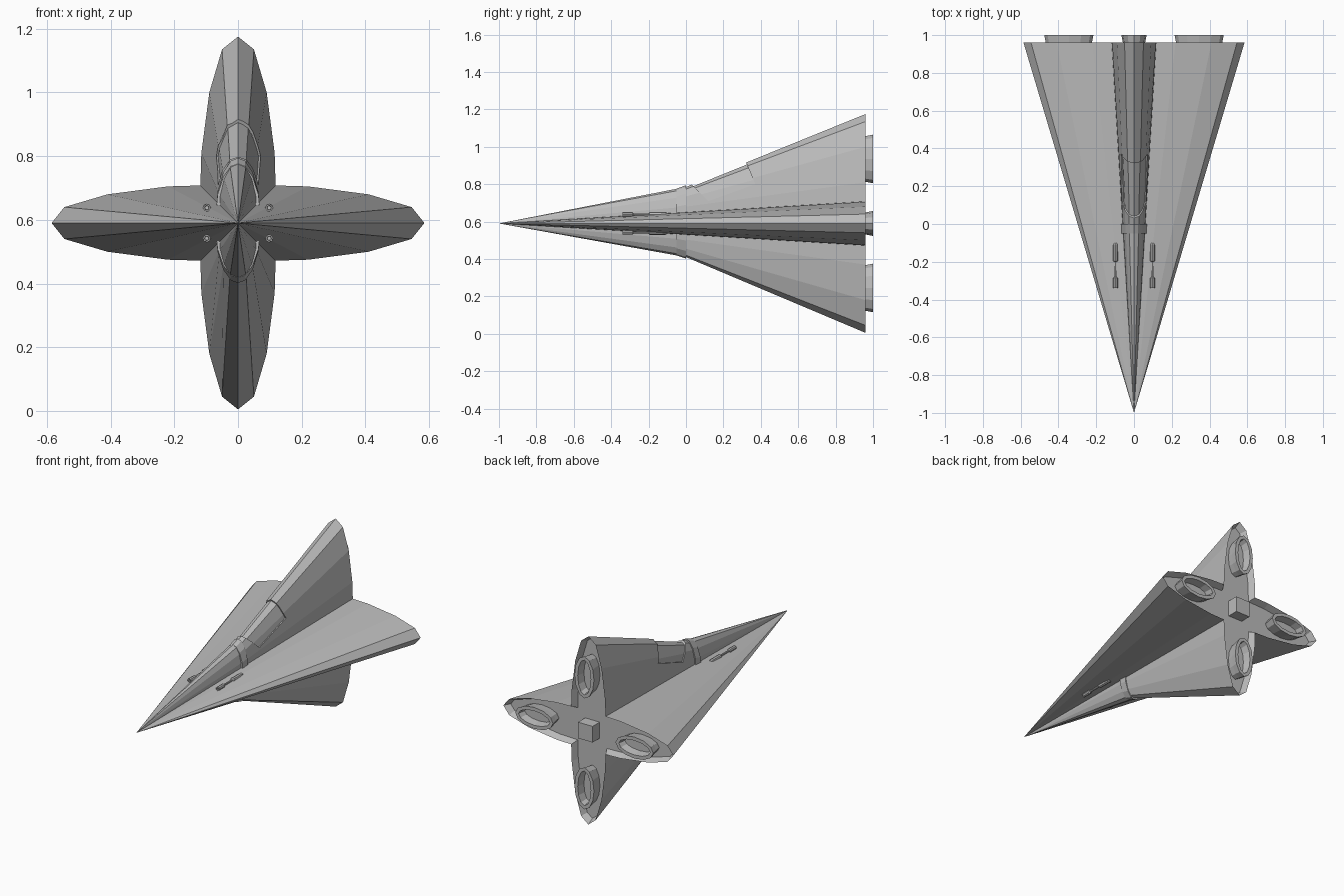
import bpy, bmesh, math
from mathutils import Matrix, Vector

if "Cube" in bpy.data.objects:
    bpy.data.objects.remove(bpy.data.objects["Cube"])

CZ = 0.59                     # height of the centre axis
NOSE, KINK, TAIL = -1.0, 0.0, 0.96

hull_grey = bpy.data.materials.new("hull grey")
hull_grey.use_nodes = True
hull_grey.diffuse_color = (0.5, 0.5, 0.5, 1)
hull_grey.node_tree.nodes["Principled BSDF"].inputs["Base Color"].default_value = (0.5, 0.5, 0.5, 1)


def finish(name, bm):
    bmesh.ops.recalc_face_normals(bm, faces=bm.faces[:])
    mesh = bpy.data.meshes.new(name)
    bm.to_mesh(mesh)
    bm.free()
    mesh.materials.append(hull_grey)
    ob = bpy.data.objects.new(name, mesh)
    bpy.context.collection.objects.link(ob)
    return ob


def loft(bm, rings, cap_start=True, cap_end=True):
    """Skin a list of equal-length point rings; returns the end cap."""
    loops = [[bm.verts.new(p) for p in ring] for ring in rings]
    n = len(loops[0])
    for a, b in zip(loops, loops[1:]):
        for i in range(n):
            j = (i + 1) % n
            bm.faces.new((a[i], a[j], b[j], b[i]))
    if cap_start:
        bm.faces.new(loops[0])
    return bm.faces.new(loops[-1]) if cap_end else loops


def boolean(ob, cutter, operation):
    mod = ob.modifiers.new("cut", 'BOOLEAN')
    mod.object, mod.operation, mod.solver = cutter, operation, 'EXACT'
    bpy.context.view_layer.update()
    shape = bpy.data.meshes.new_from_object(
        ob.evaluated_get(bpy.context.evaluated_depsgraph_get()))
    ob.modifiers.clear()
    ob.data = shape


# Four-lobed hull section: one valley, then half a lobe out to its tip
VALLEY, TIP = 0.118, 0.585
HALF = [(0.118, VALLEY), (0.115, 0.22), (0.09, 0.41), (0.05, 0.545), (0, TIP)]


def section():
    lobe = HALF + [(-w, h) for w, h in HALF[-2:0:-1]]
    ring = []
    for k in range(4):
        c, s = round(math.cos(k * math.pi / 2)), round(math.sin(k * math.pi / 2))
        ring += [(c * w - s * h, s * w + c * h) for w, h in lobe]
    return ring


def kink_ring(upper, lower):
    f = (KINK - NOSE) / (TAIL - NOSE)
    ring = []
    for x, z in section():
        h = abs(z)
        if h > VALLEY and abs(x) <= VALLEY:      # only the upright lobes dip
            top = upper if z > 0 else lower
            h = f * VALLEY + (h - VALLEY) / (TIP - VALLEY) * (top - f * VALLEY)
            ring.append((x * f, KINK, math.copysign(h, z)))
        else:
            ring.append((x * f, KINK, z * f))
    return ring


def hull(name, width=1.0, drop=0.0):
    bm = bmesh.new()
    tail = [(x, TAIL, z) for x, z in section()]
    cap = loft(bm, [kink_ring(0.195, 0.18), tail], cap_start=False)
    tip = bm.verts.new((0, NOSE, 0))
    for e in [e for e in bm.edges if e.is_boundary]:
        bm.faces.new((*e.verts, tip))
    bmesh.ops.recalc_face_normals(bm, faces=bm.faces[:])
    # sunken rear panel inside a thin rim
    bmesh.ops.inset_region(bm, faces=[cap], thickness=0.018, use_even_offset=True)
    bmesh.ops.translate(bm, verts=cap.verts[:], vec=(0, -0.04, 0))
    bmesh.ops.transform(bm, verts=bm.verts[:], matrix=Matrix.Translation((0, 0, CZ - drop))
                        @ Matrix.Diagonal((width, 1, 1, 1)))
    return finish(name, bm)


# Hull with the cockpit canopy let into the upper fin
body = hull("hull")
canopy = hull("canopy", 0.94, 0.012)
bm = bmesh.new()
outline = [(0.0, 0.83), (0.12, 0.71), (0.37, 0.80), (0.29, 0.99)]
loft(bm, [[(x, y, z) for y, z in outline] for x in (-0.3, 0.3)])
cutter = finish("canopy_cutter", bm)
boolean(body, cutter, 'DIFFERENCE')
boolean(canopy, cutter, 'INTERSECT')
bpy.data.objects.remove(cutter)

# Raised collars around the upright lobes
ARCH = [(0.068, 0.05), (0.064, 0.09), (0.046, 0.145), (0.022, 0.178), (0, 0.186)]


def collar(name, sign, size):
    arch = ARCH + [(-x, z) for x, z in ARCH[-2::-1]]
    bm = bmesh.new()
    loft(bm, [[(x, y, CZ + sign * z * s * size) for x, z in arch]
              for y, s in ((-0.05, 1), (0.0, 1.1))])
    finish(name, bm)


collar("upper_collar", 1, 1.0)
collar("lower_collar", -1, 0.92)


def ellipse(y, rx, rz, n=12):
    return [(rx * math.cos(2 * math.pi * i / n), y, rz * math.sin(2 * math.pi * i / n))
            for i in range(n)]


# Four flared oval nozzles, one per lobe
for k, side in enumerate(("left", "upper", "right", "lower")):
    bm = bmesh.new()
    loft(bm, [ellipse(y, r, r - 0.063) for y, r in
              ((0.9, 0.112), (0.96, 0.122), (1.0, 0.13), (1.0, 0.108), (0.95, 0.1))])
    bmesh.ops.transform(bm, verts=bm.verts[:], matrix=Matrix.Translation((0, 0, CZ))
                        @ Matrix.Rotation(-k * math.pi / 2, 4, 'Y')
                        @ Matrix.Translation((0.345, 0, 0)))
    finish(side + "_nozzle", bm)

# Block in the middle of the rear panel
bm = bmesh.new()
bmesh.ops.create_cube(bm, size=1, matrix=Matrix.Translation((0, 0.945, CZ))
                      @ Matrix.Diagonal((0.1, 0.09, 0.1, 1)))
finish("rear_block", bm)

# Four guns lying on the flat lobes: muzzle, thin barrel, breech
GUN = [(-0.32, 0.006), (-0.34, 0.007), (-0.34, 0.012), (-0.285, 0.012), (-0.28, 0.006),
       (-0.2, 0.006), (-0.195, 0.013), (-0.11, 0.013), (-0.1, 0.008)]
for sx, side in ((1, "left"), (-1, "right")):
    for sz, level in ((1, "upper"), (-1, "lower")):
        bm = bmesh.new()
        loft(bm, [ellipse(y, r, r, 8) for y, r in GUN])
        bmesh.ops.translate(bm, verts=bm.verts[:], vec=Vector((sx * 0.098, 0, CZ + sz * 0.048)))
        finish(f"{level}_{side}_gun", bm)
